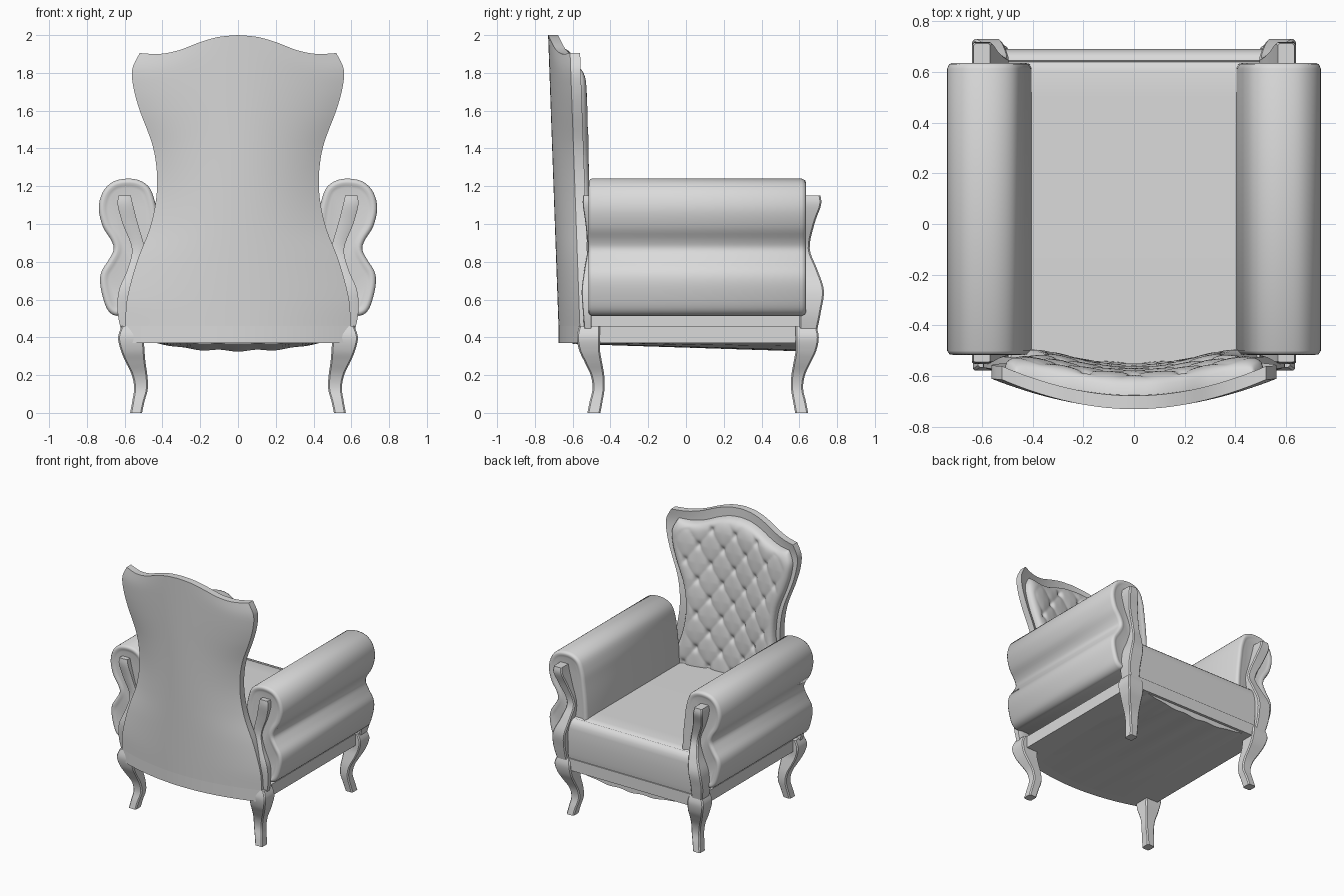
import bpy, bmesh, math
from mathutils import Vector

cube = bpy.data.objects.get("Cube")
if cube:
    bpy.data.objects.remove(cube, do_unlink=True)

mat = bpy.data.materials.new("light_grey")
mat.use_nodes = True
GREY = (0.7, 0.7, 0.7, 1)
mat.diffuse_color = GREY
mat.node_tree.nodes["Principled BSDF"].inputs["Base Color"].default_value = GREY


def finish(name, bm, angle=35):
    bmesh.ops.recalc_face_normals(bm, faces=bm.faces)
    mesh = bpy.data.meshes.new(name)
    bm.to_mesh(mesh)
    bm.free()
    mesh.materials.append(mat)
    ob = bpy.data.objects.new(name, mesh)
    bpy.context.collection.objects.link(ob)
    bpy.ops.object.select_all(action='DESELECT')
    ob.select_set(True)
    bpy.context.view_layer.objects.active = ob
    bpy.ops.object.shade_smooth_by_angle(angle=math.radians(angle))


def spline(pts, steps, closed=False):
    """Catmull-Rom curve through points of any dimension."""
    n, out = len(pts), []
    for i in range(n if closed else n - 1):
        idx = [(i + k) % n if closed else min(max(i + k, 0), n - 1) for k in (-1, 0, 1, 2)]
        a, b, c, d = (Vector(pts[k]) for k in idx)
        for j in range(steps):
            t = j / steps
            out.append(b + ((c - a) * t + (a * 2 - b * 5 + c * 4 - d) * t ** 2
                            + (b * 3 - a - c * 3 + d) * t ** 3) / 2)
    if not closed:
        out.append(Vector(pts[-1]))
    return out


def lookup(curve, v):
    """Read the second coordinate where the first reaches v."""
    for a, b in zip(curve, curve[1:]):
        if v <= b[0]:
            return a[1] + (b[1] - a[1]) * max(0, v - a[0]) / max(b[0] - a[0], 1e-6)
    return curve[-1][1]


def loft(name, rings, angle=35):
    bm = bmesh.new()
    loops = [[bm.verts.new(p) for p in r] for r in rings]
    n = len(loops[0])
    for a, b in zip(loops, loops[1:]):
        for i in range(n):
            j = (i + 1) % n
            bm.faces.new((a[i], a[j], b[j], b[i]))
    bm.faces.new(loops[0])
    bm.faces.new(loops[-1])
    finish(name, bm, angle)


def slab(name, front, back, ns, nt, angle=35):
    """Closed panel between two surfaces over s in -1..1 and t in 0..1."""
    bm = bmesh.new()
    grids = [[[bm.verts.new(f(2 * i / ns - 1, j / nt)) for i in range(ns + 1)]
              for j in range(nt + 1)] for f in (front, back)]
    for g in grids:
        for j in range(nt):
            for i in range(ns):
                bm.faces.new((g[j][i], g[j][i + 1], g[j + 1][i + 1], g[j + 1][i]))
    rim = ([(0, i) for i in range(ns)] + [(j, ns) for j in range(nt)]
           + [(nt, i) for i in range(ns, 0, -1)] + [(j, 0) for j in range(nt, 0, -1)])
    f, b = grids
    for (j, i), (l, k) in zip(rim, rim[1:] + rim[:1]):
        bm.faces.new((f[j][i], f[l][k], b[l][k], b[j][i]))
    finish(name, bm, angle)


# Outline of the back: half width against height, and the crest
WIDTH = spline([(.46, .595), (.6, .588), (.8, .535), (1.0, .46), (1.2, .428), (1.4, .448),
                (1.6, .52), (1.72, .553), (1.82, .56), (1.905, .52)], 6)
CREST = spline([(0, 2.0), (.2, 1.99), (.4, 1.96), (.6, 1.92), (.8, 1.9), (1, 1.905)], 5)


def back_y(s, z):
    """Rear face: leaning, and bowed by the same depth at every height."""
    return -.675 - .055 * (z - .46) / 1.54 + .113 * s * s


def outline(s, t, margin=0, z0=.46):
    """Point of the back panel and its share of the full half width."""
    z = z0 + t * (1.905 - z0)
    full = lookup(WIDTH, z)
    x = s * (full - margin)
    return x, z0 + t * (lookup(CREST, abs(s)) - margin * 1.3 - z0), x / full


def frame_side(offset):
    def f(s, t):
        x, z, share = outline(s, t)
        return x, back_y(share, z) + offset, z
    return f


slab("back_frame", frame_side(.053), frame_side(0), 48, 64)


# Tufted back cushion: creases along diagonals, pits where they cross
def tufted(s, t):
    x, z, share = outline(s, t, .05, .55)
    edge = math.sqrt(max(0, (1 - abs(s) ** 8) * (1 - abs(2 * t - 1) ** 16)))
    u, v = x / .19 + z / .26, x / .19 - z / .26
    a, b = abs(math.sin(math.pi * u)), abs(math.sin(math.pi * v))
    crease = .008 * (1 - min(a, b) ** .6)
    pit = .02 * math.exp(-(a * a + b * b) * 5)
    fade = min(1, max(0, (edge - .7) * 4))
    return x, back_y(share, z) + .053 + .088 * edge - (crease + pit) * fade, z


def cushion_rear(s, t):
    x, z, share = outline(s, t, .05, .55)
    return x, back_y(share, z) + .04, z


slab("back_cushion", tufted, cushion_rear, 110, 150, 60)

# Base rail with a bowed rear edge
plan = [(.595 * i / 12, back_y(i / 12, .46)) for i in range(-12, 13)]
plan += [(.595, .69), (-.595, .69)]
loft("base_rail", [[(x, y, z) for x, y in plan] for z in (.37, .46)])


# Sloping underside ending in a scalloped front apron
def underside(s, t):
    wave = .043 * (1 - abs(s) ** 2.5) + .005 * math.cos(s * 14) * (1 - s * s)
    return .44 * s, -.6 + 1.27 * t + .08 * s * s * (1 - t), .372 - wave * (.15 + .85 * t)


def underside_top(s, t):
    x, y, z = underside(s, t)
    return x, y, .38


slab("front_apron", underside, underside_top, 48, 16)

# Seat cushion: side profile with a rolled front lip and a seam behind it
SEAT = [(-.565, .46), (.682, .46), (.688, .5), (.69, .6), (.69, .69), (.685, .72),
        (.674, .742), (.658, .756), (.645, .759), (.638, .753), (.63, .76),
        (.6, .767), (.5, .77), (-.565, .77)]
loft("seat_cushion", [[(x, y, z) for y, z in SEAT] for x in (-.525, .525)])

# Scroll-shaped arm section, clockwise from the top
ARM = spline([(.59, 1.24), (.665, 1.222), (.718, 1.165), (.737, 1.08), (.715, .985),
              (.672, .915), (.658, .865), (.685, .81), (.722, .75), (.73, .69), (.715, .61),
              (.69, .545), (.65, .515), (.6, .52), (.5, .52), (.42, .53), (.402, .62),
              (.408, .85), (.425, 1.02), (.438, 1.11), (.467, 1.19), (.52, 1.23)], 4, True)
# Distance along the arm and inset of each ring, giving piped ends
ARM_RINGS = [(-.507, .05), (-.51, .036), (-.516, .024), (-.514, .01), (-.5, 0),
             (.612, 0), (.63, .008), (.635, .02), (.63, .034), (.626, .048)]


def inset(pts, d):
    out = []
    for i, p in enumerate(pts):
        t = (pts[(i + 1) % len(pts)] - pts[i - 1]).normalized()
        out.append((p.x + t.y * d, p.y - t.x * d))
    return out


# Leg and post sections: height, x range, y range
LEG = spline([(0, .508, .571, .578, .647), (.06, .495, .56, .567, .635),
              (.13, .477, .55, .556, .62), (.2, .48, .562, .558, .63),
              (.27, .49, .595, .57, .662), (.33, .495, .62, .58, .69),
              (.4, .5, .635, .58, .703), (.46, .51, .615, .58, .69)], 5)
POST = spline([(.44, .53, .62, .6, .695), (.54, .535, .638, .6, .715),
               (.65, .525, .63, .6, .73), (.76, .505, .585, .6, .695),
               (.87, .495, .562, .6, .655), (1.0, .53, .61, .6, .68),
               (1.1, .556, .637, .6, .715), (1.15, .567, .632, .6, .712)], 5)


def section(sec, sx, fy):
    """Rectangle with clipped corners."""
    z, x0, x1, y0, y1 = sec
    c = .008
    pts = [(x0 + c, y0), (x1 - c, y0), (x1, y0 + c), (x1, y1 - c),
           (x1 - c, y1), (x0 + c, y1), (x0, y1 - c), (x0, y0 + c)]
    return [(sx * x, fy(y), z) for x, y in pts]


# Mirrored parts
for side, sx in (("left", 1), ("right", -1)):
    loft(side + "_arm", [[(sx * x, y, z) for x, z in inset(ARM, d)] for y, d in ARM_RINGS], 50)
    for end, leg_y, post_y in (
            ("front", lambda y: y, lambda y: y),
            ("rear", lambda y: .125 - y, lambda y: -.5 - (y - .6) * .4)):
        loft(f"{end}_{side}_leg", [section(s, sx, leg_y) for s in LEG])
        loft(f"{end}_{side}_post", [section(s, sx, post_y) for s in POST])
